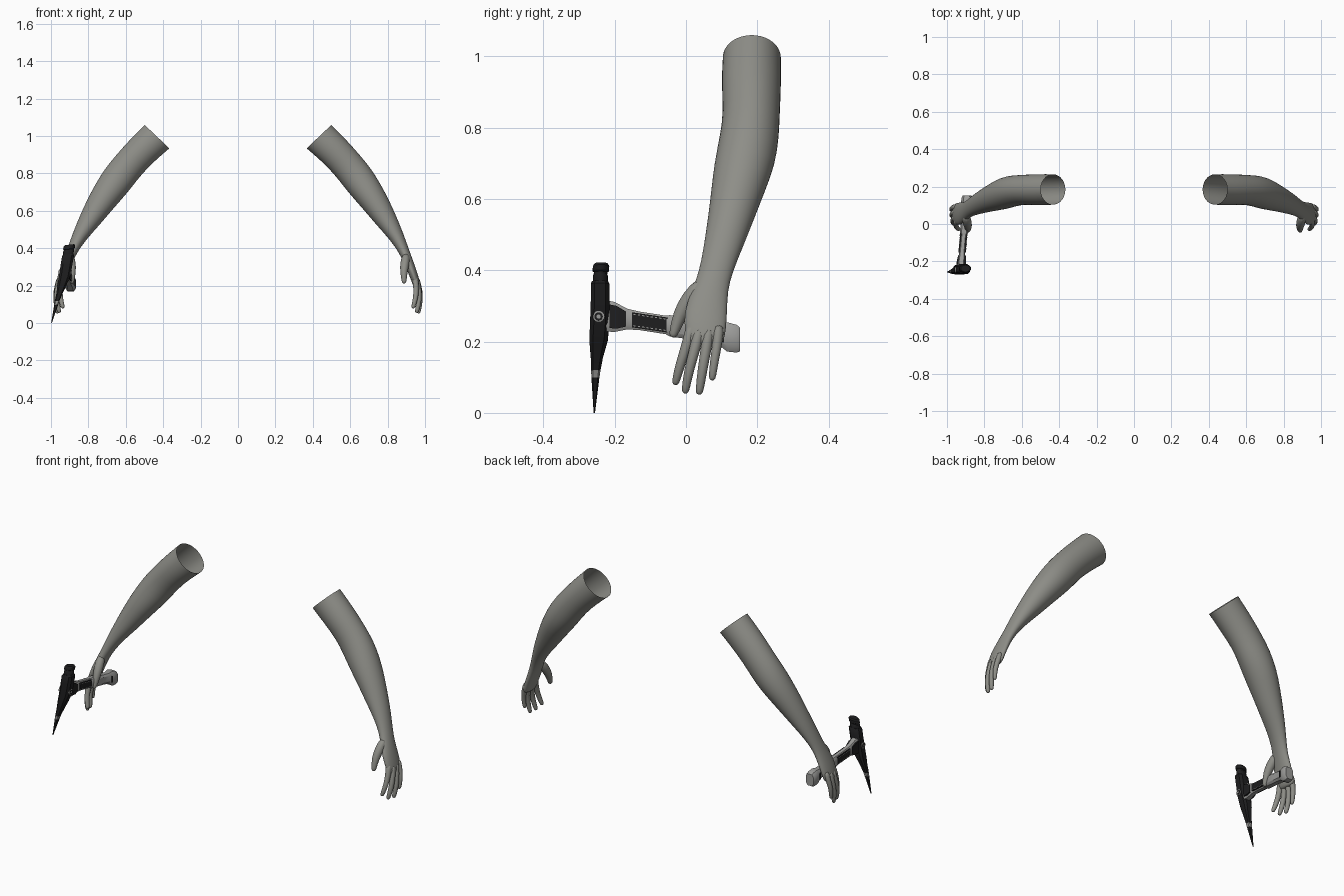
import bpy, bmesh, math
from mathutils import Vector


def material(name, rgb):
    m = bpy.data.materials.new(name)
    m.diffuse_color = (*rgb, 1)
    return m


SKIN = material("warm grey skin", (0.27, 0.27, 0.245))
BLACK = material("black steel", (0.013, 0.013, 0.014))
SILVER = material("light grey trim", (0.33, 0.33, 0.32))

CHAMFER = [(1, .6), (.6, 1), (-.6, 1), (-1, .6), (-1, -.6), (-.6, -1), (.6, -1), (1, -.6)]


def circle(n):
    return [(math.cos(2 * math.pi * i / n), math.sin(2 * math.pi * i / n)) for i in range(n)]


def loft(name, rings, shape, mats, cap_start=True, cap_end=True, subdivide=0, mirror=False, angle=35):
    """Skin a list of (centre, u, v) sections that share one unit profile."""
    bm = bmesh.new()
    loops = [[bm.verts.new(c + u * a + v * b) for a, b in shape] for c, u, v in rings]
    n = len(shape)
    for lo, hi in zip(loops, loops[1:]):
        for i in range(n):
            bm.faces.new((lo[i], lo[(i + 1) % n], hi[(i + 1) % n], hi[i]))
    if cap_start:
        bm.faces.new(loops[0][::-1])
    if cap_end:
        bm.faces.new(loops[-1])
    bmesh.ops.recalc_face_normals(bm, faces=bm.faces)
    me = bpy.data.meshes.new(name)
    bm.to_mesh(me)
    bm.free()
    ob = bpy.data.objects.new(name, me)
    bpy.context.collection.objects.link(ob)
    for m in mats:
        me.materials.append(m)
    bpy.ops.object.select_all(action='DESELECT')
    ob.select_set(True)
    bpy.context.view_layer.objects.active = ob
    if subdivide:
        bpy.ops.object.shade_smooth()
        ob.modifiers.new("smooth", 'SUBSURF').levels = subdivide
        ob.modifiers["smooth"].render_levels = subdivide
    else:
        bpy.ops.object.shade_smooth_by_angle(angle=math.radians(angle))
    if mirror:
        mod = ob.modifiers.new("mirror", 'MIRROR')
        mod.use_mirror_merge = False
    return ob


# Arm and palm: outer x, outer z, inner x, inner z, front y, back y
arm = [
    (.50, 1.06, .366, .933, .102, .267),
    (.585, .975, .44, .87, .098, .268),
    (.66, .89, .515, .795, .104, .264),
    (.717, .82, .563, .73, .094, .262),
    (.768, .735, .618, .665, .078, .252),
    (.812, .65, .68, .595, .07, .222),
    (.852, .56, .743, .52, .06, .19),
    (.884, .48, .808, .45, .049, .16),
    (.912, .40, .855, .385, .036, .13),
    (.932, .345, .88, .335, .014, .117),
    (.952, .29, .905, .28, -.006, .116),
    (.968, .24, .925, .23, -.005, .113),
    (.975, .205, .935, .20, .002, .107),
    (.972, .19, .945, .187, .012, .098),
]
sections = []
for ox, oz, ix, iz, y0, y1 in arm:
    c = Vector(((ox + ix) / 2, (y0 + y1) / 2, (oz + iz) / 2))
    sections.append((c, Vector((ox - ix, 0, oz - iz)) / 2, Vector((0, (y1 - y0) / 2, 0))))
loft("arm", sections, circle(20), [SKIN], cap_start=False, subdivide=1, mirror=True)


def digit(name, path, radii):
    """Tapered finger with a rounded tip."""
    pts = [Vector(p) for p in path]
    d = (pts[-1] - pts[-2]).normalized()
    r = radii[-1]
    pts += [pts[-1] + d * r * .7, pts[-1] + d * r]
    radii = list(radii) + [r * .75, r * .3]
    rings = []
    for i, p in enumerate(pts):
        t = (pts[min(i + 1, len(pts) - 1)] - pts[max(i - 1, 0)]).normalized()
        u = t.cross(Vector((0, 1, 0))).normalized()
        rings.append((p, u * radii[i], t.cross(u) * radii[i]))
    loft(name, rings, circle(10), [SKIN], subdivide=1, mirror=True)


digit("index_finger", [(.945, .018, .25), (.953, .006, .2), (.952, -.015, .14), (.938, -.028, .09)],
      (.019, .016, .0145, .012))
digit("middle_finger", [(.952, .04, .24), (.966, .028, .19), (.97, .008, .12), (.957, -.001, .066)],
      (.019, .016, .0145, .012))
digit("ring_finger", [(.953, .066, .24), (.968, .058, .19), (.976, .046, .12), (.966, .038, .063)],
      (.019, .016, .0145, .012))
digit("little_finger", [(.95, .092, .25), (.967, .089, .2), (.978, .08, .15), (.975, .074, .102)],
      (.018, .0145, .013, .011))
digit("thumb", [(.9, .05, .37), (.892, .01, .32), (.886, -.018, .275), (.888, -.034, .225)],
      (.022, .027, .021, .014))


# Hammer head sections: x, y, z, half width x, half depth y
def upright(rows):
    return [(Vector((x, y, z)), Vector((a, 0, a * .12)), Vector((0, b, 0))) for x, y, z, a, b in rows]


loft("hammer_face", upright([
    (-.909, -.24, .36, .029, .021), (-.906, -.24, .385, .029, .021), (-.905, -.24, .388, .027, .019),
    (-.904, -.239, .394, .027, .019), (-.904, -.239, .397, .031, .023), (-.902, -.238, .412, .031, .023),
    (-.901, -.238, .419, .025, .018)]), circle(16), [BLACK])
head = loft("hammer_head_and_spike", upright([
    (-.908, -.241, .368, .027, .022), (-.909, -.241, .36, .032, .026), (-.917, -.241, .31, .032, .026),
    (-.927, -.242, .25, .031, .027), (-.94, -.245, .205, .025, .026), (-.955, -.25, .155, .017, .017),
    (-.967, -.253, .118, .013, .013), (-.972, -.254, .098, .011, .011), (-.997, -.257, 0, .002, .002)]),
    CHAMFER, [BLACK, SILVER])
for p in head.data.polygons:  # pale band around the spike
    if .1 < p.center.z < .116:
        p.material_index = 1


# Parts that run along the handle: y, x, z, half width x, half height z
def along(rows):
    return [(Vector((x, y, z)), Vector((a, 0, 0)), Vector((0, 0, b))) for y, x, z, a, b in rows]


loft("handle", along([
    (-.225, -.924, .272, .022, .044), (-.2, -.923, .269, .021, .042), (-.165, -.92, .263, .017, .029),
    (-.13, -.917, .258, .016, .026), (-.04, -.909, .244, .016, .026), (.03, -.904, .232, .018, .027)]),
    CHAMFER, [SILVER])
loft("grip", along([
    (-.055, -.909, .246, .018, .027), (-.045, -.909, .244, .022, .03), (.04, -.903, .23, .021, .028),
    (.09, -.899, .221, .022, .029), (.115, -.897, .213, .028, .041), (.142, -.894, .208, .027, .039),
    (.152, -.893, .206, .023, .033)]), CHAMFER, [SILVER])

# Dark inlays show on both flat sides of the handle
square = [(1, 1), (-1, 1), (-1, -1), (1, -1)]
loft("neck_inlay", along([(-.215, -.924, .271, .0255, .033), (-.195, -.9225, .268, .0245, .032),
                          (-.168, -.92, .263, .0205, .021)]), square, [BLACK])
loft("handle_inlay", along([(-.152, -.919, .261, .0195, .021), (-.05, -.91, .246, .019, .021)]),
     square, [BLACK])
loft("grip_inlay", along([(.098, -.898, .217, .028, .018), (.106, -.898, .215, .03, .018)]),
     square, [BLACK])

# Stitches along the inlay edges
for i in range(8):
    y = -.147 + i * .012
    for k in (-1, 1):
        x, z = -.918 + (y + .147) * .085, .2605 - (y + .147) * .147 + k * .016
        loft("stitch", along([(y, x, z, .021, .0014), (y + .006, x, z - .001, .021, .0014)]),
             square, [SILVER])

# Round bolt plates on both sides of the head
for r, w, m, name in ((.016, .034, SILVER, "bolt_rim"), (.012, .0355, BLACK, "bolt_plate"),
                      (.006, .0365, SILVER, "bolt_centre")):
    loft(name, [(Vector((-.924 + s * w, -.245, .27)), Vector((0, r, 0)), Vector((0, 0, r)))
                for s in (-1, 1)], circle(16), [m])
